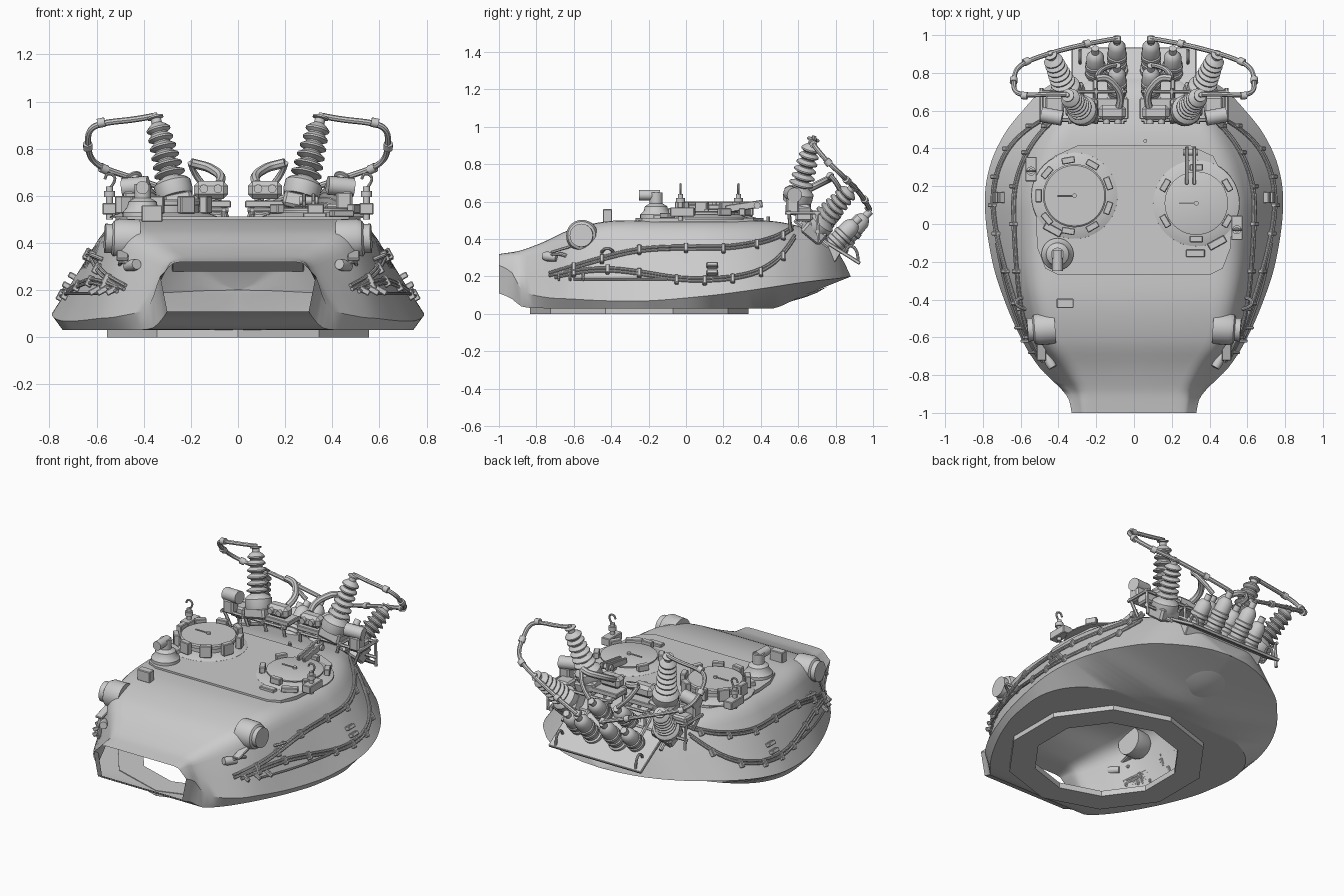
import bpy, bmesh, math
from mathutils import Vector, Matrix

if "Cube" in bpy.data.objects:
    bpy.data.objects.remove(bpy.data.objects["Cube"])

# ---------- helpers ----------
def finish(name, bm):
    bmesh.ops.remove_doubles(bm, verts=bm.verts, dist=1e-5)
    bmesh.ops.recalc_face_normals(bm, faces=bm.faces)
    me = bpy.data.meshes.new(name)
    bm.to_mesh(me); bm.free()
    ob = bpy.data.objects.new(name, me)
    bpy.context.collection.objects.link(ob)
    return ob

def box(name, loc, size, rot=(0, 0, 0), bevel=0.004):
    bm = bmesh.new()
    bmesh.ops.create_cube(bm, size=1)
    bmesh.ops.scale(bm, vec=size, verts=bm.verts)
    bmesh.ops.bevel(bm, geom=bm.edges[:], offset=min(bevel, min(size) * .3), segments=1, affect='EDGES')
    ob = finish(name, bm)
    ob.location, ob.rotation_euler = loc, rot
    return ob

def lathe(name, prof, p0, p1, n=24):
    """prof: (radius, fraction of the p0-p1 axis)"""
    p0, p1 = Vector(p0), Vector(p1)
    d = p1 - p0
    bm = bmesh.new()
    vs = [bm.verts.new((r, 0, t * d.length)) for r, t in prof]
    es = [bm.edges.new(e) for e in zip(vs, vs[1:])]
    bmesh.ops.spin(bm, geom=vs + es, cent=(0, 0, 0), axis=(0, 0, 1), angle=2 * math.pi, steps=n)
    bm.transform(Matrix.Translation(p0) @ d.to_track_quat('Z', 'Y').to_matrix().to_4x4())
    return finish(name, bm)

def cyl(name, p0, p1, r, r2=None, n=20):
    return lathe(name, [(0, 0), (r, 0), (r2 or r, 1), (0, 1)], p0, p1, n)

def tube(name, pts, r, kind='NURBS', res=2):
    cu = bpy.data.curves.new(name, 'CURVE')
    cu.dimensions, cu.bevel_depth, cu.bevel_resolution, cu.use_fill_caps = '3D', r, res, True
    sp = cu.splines.new(kind)
    sp.points.add(len(pts) - 1)
    for p, c in zip(sp.points, pts):
        p.co = (*c, 1)
    if kind == 'NURBS':
        sp.order_u, sp.use_endpoint_u, sp.resolution_u = 3, True, 5
    ob = bpy.data.objects.new(name, cu)
    bpy.context.collection.objects.link(ob)
    return ob

# ---------- hull stations: y, top z, roof x, max x, max z, bottom x, bottom z ----------
ST = [(-1.0, .32, .27, .33, .26, .30, .11), (-.93, .33, .28, .345, .22, .32, .08),
      (-.88, .34, .29, .38, .13, .36, .04), (-.76, .385, .36, .50, .09, .46, .03),
      (-.62, .45, .47, .59, .08, .55, .03), (-.42, .495, .52, .68, .07, .65, .03),
      (-.2, .50, .54, .75, .07, .72, .03), (.1, .50, .54, .79, .095, .73, .03),
      (.3, .50, .50, .765, .12, .58, .03), (.47, .495, .43, .69, .145, .2, .03),
      (.6, .47, .36, .59, .165, .1, .085), (.72, .43, .29, .47, .18, .06, .135),
      (.82, .32, .19, .29, .19, .03, .175), (.87, .225, .07, .13, .198, .02, .195),
      (.88, .2, .01, .02, .2, .01, .199)]

def station(y):
    i = max(k for k in range(len(ST) - 1) if ST[k][0] <= y + 1e-9)
    def slope(k, j):
        a, b = ST[max(k - 1, 0)], ST[min(k + 1, len(ST) - 1)]
        return (b[j] - a[j]) / (b[0] - a[0])
    a, b = ST[i], ST[i + 1]
    h = b[0] - a[0]; t = (y - a[0]) / h
    out = []
    for j in range(1, 7):
        if a[j] == b[j]:
            out.append(a[j]); continue
        out.append((2*t**3 - 3*t*t + 1)*a[j] + (t**3 - 2*t*t + t)*h*slope(i, j)
                   + (3*t*t - 2*t**3)*b[j] + (t**3 - t*t)*h*slope(i + 1, j))
    return out

def side_x(y, z):
    zt, xr, xm, zm, xb, zb = station(y)
    return xr + (xm - xr) * min(max((zt - z) / (zt - zm), 0), 1)

# turret shell, open at the nose and at the ring
ys = []
for a, b in zip(ST, ST[1:]):
    n = max(1, round((b[0] - a[0]) / .032))
    ys += [a[0] + (b[0] - a[0]) * k / n for k in range(n)]
ys.append(ST[-1][0])
bm = bmesh.new()
rows = []
for y in ys:
    zt, xr, xm, zm, xb, zb = station(y)
    C, M = Vector((xr, zt)), Vector((xm, zm))
    A, B = Vector((xr * .8, zt)), C.lerp(M, .2)
    prof = [Vector((0, zt))] + [A*(1-t)**2 + C*2*t*(1-t) + B*t*t for t in (0, .2, .4, .6, .8, 1)]
    prof += [B.lerp(M, .5), M, Vector((xb, zb)), Vector((math.sqrt(max(0, .25 - (y + .25)**2)), zb))]
    rows.append([[bm.verts.new((s * p.x, y, p.y)) for p in prof] for s in (-1, 1)])
for r0, r1 in zip(rows, rows[1:]):
    for a, b in zip(r0, r1):
        for k in range(len(a) - 1):
            bm.faces.new((a[k], a[k+1], b[k+1], b[k]))
finish("turret_shell", bm)

# ten-sided turret ring
cen = Vector((0, -.25, 0))
ring = lathe("turret_ring", [(.43, .035), (.43, 0), (.585, 0), (.585, .035), (.43, .035)],
             (0, 0, 0), (0, 0, 1), 10)
ring.rotation_euler[2] = math.radians(18); ring.location = cen
# underside blister
lathe("underside_blister", [(0, 0), (.07, .2), (.13, 1)], (0, .635, .088), (0, .63, .103), 24)

# raised roof plate
half = [(.4, -.27), (.47, -.235), (.51, -.13), (.52, 0), (.5, .2), (.42, .36), (.3, .415)]
bm = bmesh.new()
f = bm.faces.new([bm.verts.new((x, y, .49)) for x, y in half + [(-x, y) for x, y in half[::-1]]])
top = bmesh.ops.extrude_face_region(bm, geom=[f])
bmesh.ops.translate(bm, vec=(0, 0, .022), verts=[v for v in top['geom'] if isinstance(v, bmesh.types.BMVert)])
finish("roof_plate", bm)

# hatches with vision blocks
for label, x, y, lid, count in (("left", -.315, .15, .585, 9), ("right", .33, .11, .55, 6)):
    c = lambda z: (x, y, z)
    lathe(label + "_hatch_flange", [(0, 0), (.23, 0), (.228, .3), (.18, 1), (0, 1)], c(.505), c(.53), 40)
    lathe(label + "_hatch_lid", [(.15, 0), (.15, .6), (.168, .62), (.168, .9), (.16, 1), (0, 1)], c(.52), c(lid), 40)
    tube(label + "_lid_handle", [(x - .09, y, lid + .006), (x, y, lid + .006)], .004, 'POLY')
    cyl(label + "_lid_knob", c(lid), c(lid + .012), .012)
    for k in range(count):
        a = 2 * math.pi * (k + .5) / count
        box(label + "_vision_block", (x + .19*math.cos(a), y + .19*math.sin(a), lid/2 + .27),
            (.035, .07, lid - .51), (0, 0, a))
    # hook post beside the hatch
    hx, hy = (-.545, .28) if x < 0 else (.545, -.03)
    cyl(label + "_hook_post", (hx, hy, .5), (hx, hy, .64), .014)
    cyl(label + "_hook_collar", (hx, hy, .595), (hx, hy, .62), .024)
    tube(label + "_hook", [(hx, hy, .63), (hx + .025, hy, .66), (hx + .02, hy, .69), (hx - .015, hy, .695), (hx - .02, hy, .67)], .006)
    box(label + "_hook_base", (hx, hy + .01, .545), (.06, .13, .05))
# right hatch hinge arm
for dx in (-.02, .02):
    box("hinge_arm", (.3 + dx, .31, .575), (.018, .2, .04), (.15, 0, 0))
cyl("hinge_pin", (.26, .38, .58), (.34, .38, .58), .018)

# periscope and small roof boxes
lathe("periscope_base", [(.085, 0), (.085, .2), (.065, .35), (.06, .5), (.035, .6), (.035, 1), (0, 1)], (-.405, -.16, .5), (-.405, -.16, .65), 28)
cyl("periscope_head", (-.405, -.14, .635), (-.405, -.25, .635), .028)
box("roof_box_front", (-.365, -.42, .525), (.09, .05, .07))
box("roof_box_right", (.325, -.155, .515), (.1, .04, .03))
for x, y in ((-.43, -.03), (.44, -.1)):
    box("roof_rail", (x, y, .525), (.1, .04, .03), (0, 0, .5 if x > 0 else -.5))
cyl("roof_stud", (.06, .44, .49), (.06, .44, .52), .01, n=10)

def body_pt(s, y, z, off=.014):
    return Vector((s * (side_x(y, z) + off), y, z))

RUNS = [[(-.73, .22), (-.6, .26), (-.45, .305), (-.25, .355), (0, .365), (.2, .36), (.38, .385), (.52, .43), (.57, .47)],
        [(-.7, .21), (-.6, .235), (-.42, .25), (-.25, .23), (-.05, .195), (.1, .19), (.25, .2), (.4, .235), (.52, .32), (.58, .42)]]
COIL = [(0, 0), (.075, 0), (.08, .06), (.08, .16), (.065, .2), (.05, .22)]
for k in range(6):   # stacked insulator fins
    t, r = .24 + k * .105, .066 - k * .003
    COIL += [(.036, t), (r, t + .03), (r, t + .05), (.036, t + .09)]
COIL += [(.022, .88), (.022, .93), (.034, .94), (.034, .96), (.012, .97), (.012, 1), (0, 1)]
CAN = [(0, 0), (.058, 0), (.058, .1), (.048, .12), (.048, .2), (.054, .22), (.054, .3), (.048, .32), (.048, .4),
       (.054, .42), (.054, .5), (.048, .52), (.046, .74), (.03, .84), (.02, .86), (.02, 1), (0, 1)]

for s in (-1, 1):
    side = "left_" if s < 0 else "right_"
    m = lambda x, y, z: (s * x, y, z)
    # side cables (paired lines) with clamps
    for run in RUNS:
        for dz in (0, -.016):
            tube(side + "cable", [body_pt(s, y, z + dz) for y, z in run], .008)
        for y, z in run[1:-1]:
            box(side + "cable_clamp", body_pt(s, y, z - .012, .012), (.03, .022, .05), (0, -s * .5, 0))
    for y in (-.68, -.62, -.55):
        box(side + "cable_tab", body_pt(s, y, .2, .02), (.06, .015, .025), (0, s * .5, 0))
    tube(side + "low_rail", [body_pt(s, y, .185, .02) for y in (-.6, -.45, -.25, -.1)], .006)
    for z in (.22, .26):
        box(side + "side_bracket", body_pt(s, .14, z, .015), (.035, .06, .025), (0, -s * .5, 0))
    # cheek sight drum
    lathe(side + "sight_drum", [(0, 0), (.085, 0), (.085, .6), (.075, .75), (.062, .8), (.062, 1), (0, 1)],
          m(.42, -.55, .415), m(.565, -.56, .42), 28)
    # small front lamp and its arm
    lathe(side + "lamp", [(0, 0), (.02, 0), (.026, .7), (.022, 1), (0, 1)], m(.47, -.69, .3), m(.43, -.76, .31), 16)
    tube(side + "lamp_arm", [m(.5, -.64, .31), m(.5, -.7, .335), m(.46, -.72, .31)], .01)
    box(side + "lamp_plate", m(.49, -.67, .345), (.05, .11, .015), (.3, 0, 0))
    tube(side + "tow_hook", [body_pt(s, -.45, .33, 0), body_pt(s, -.44, .35, .05), body_pt(s, -.4, .35, .05), body_pt(s, -.39, .33, 0)], .009)

    # discharge coils
    lathe(side + "main_coil", COIL, m(.265, .59, .595), m(.355, .685, .95))
    lathe(side + "rear_coil", COIL, m(.35, .69, .46), m(.445, .905, .69))
    lathe(side + "upper_canister", CAN, m(.09, .67, .42), m(.09, .84, .59))
    lathe(side + "lower_canister", CAN, m(.09, .81, .355), m(.09, .985, .55))
    lathe(side + "outer_canister", CAN, m(.205, .76, .34), m(.205, .93, .515))
    # bent conductor with joint sleeves
    bar = [m(.355, .685, .94), m(.42, .69, .925), m(.58, .68, .91), m(.635, .7, .88), m(.637, .76, .81), m(.625, .82, .755),
           m(.57, .86, .715), m(.445, .905, .675), m(.25, .955, .61), m(.09, .982, .56)]
    tube(side + "conductor", bar, .013)
    for i in (2, 4, 6, 8):
        p, q = Vector(bar[i]), (Vector(bar[i + 1]) - Vector(bar[i - 1])).normalized() * .016
        cyl(side + "conductor_sleeve", p - q, p + q, .02, n=12)
    # power boxes and thick hoses
    box(side + "power_box", m(.115, .59, .625), (.145, .08, .075), bevel=.02)
    box(side + "power_box_shelf", m(.13, .61, .565), (.2, .11, .03))
    for dx in (-.03, .03):
        cyl(side + "power_terminal", m(.115 + dx, .53, .63), m(.115 + dx, .57, .63), .018, n=12)
    tube(side + "hose", [m(.08, .62, .65), m(.06, .68, .68), m(.12, .76, .72), m(.16, .78, .73), m(.2, .77, .74)], .02)
    tube(side + "rear_hose", [m(.2, .77, .74), m(.19, .83, .68), m(.1, .84, .6)], .014)
    # support rack: rails, legs and equipment boxes
    for y, z in ((.55, .54), (.7, .54), (.7, .44)):
        tube(side + "rack_rail", [m(.04, y, z), m(.5, y, z)], .01, 'POLY', 1)
    for x in (.06, .2, .34, .49):
        tube(side + "rack_beam", [m(x, .53, .54), m(x, .72, .54)], .01, 'POLY', 1)
        tube(side + "rack_leg", [m(x, .7, .55), m(x, .71, .38)], .01, 'POLY', 1)
        tube(side + "rack_front_leg", [m(x, .55, .55), m(x * .9, .56, .44)], .01, 'POLY', 1)
    for x, y in ((.205, .76), (.35, .7)):
        tube(side + "rack_strut", [m(x, y - .12, .5), m(x, y + .06, .36)], .012, 'POLY', 1)
    box(side + "coil_seat", m(.265, .6, .57), (.15, .13, .07), (-.2, s * .2, 0), .012)
    box(side + "rear_coil_seat", m(.345, .685, .45), (.15, .13, .08), (-.7, s * .3, 0), .012)
    box(side + "rack_box", m(.45, .57, .575), (.07, .07, .09), bevel=.01)
    box(side + "rack_box_low", m(.42, .63, .53), (.1, .09, .07), bevel=.01)
    cyl(side + "rack_drum", m(.38, .56, .645), m(.49, .58, .635), .04)
    box(side + "conductor_lug", m(.09, .975, .56), (.04, .04, .025), (-.7, 0, 0))
    # rear panel grab handle
    tube(side + "panel_handle", [m(.285, .85, .33), m(.285, .87, .375), m(.285, .92, .34), m(.285, .92, .28)], .008)

# rear panel over the tail
box("rear_panel", (0, .795, .355), (.66, .32, .02), (-.56, 0, 0))
box("rear_panel_backing", (0, .72, .36), (.56, .22, .06), (-.56, 0, 0))

# ---------- convert tubes and shade ----------
bpy.ops.object.select_all(action='SELECT')
bpy.context.view_layer.objects.active = bpy.data.objects["turret_shell"]
bpy.ops.object.convert(target='MESH')
bpy.ops.object.shade_smooth_by_angle(angle=math.radians(32))
